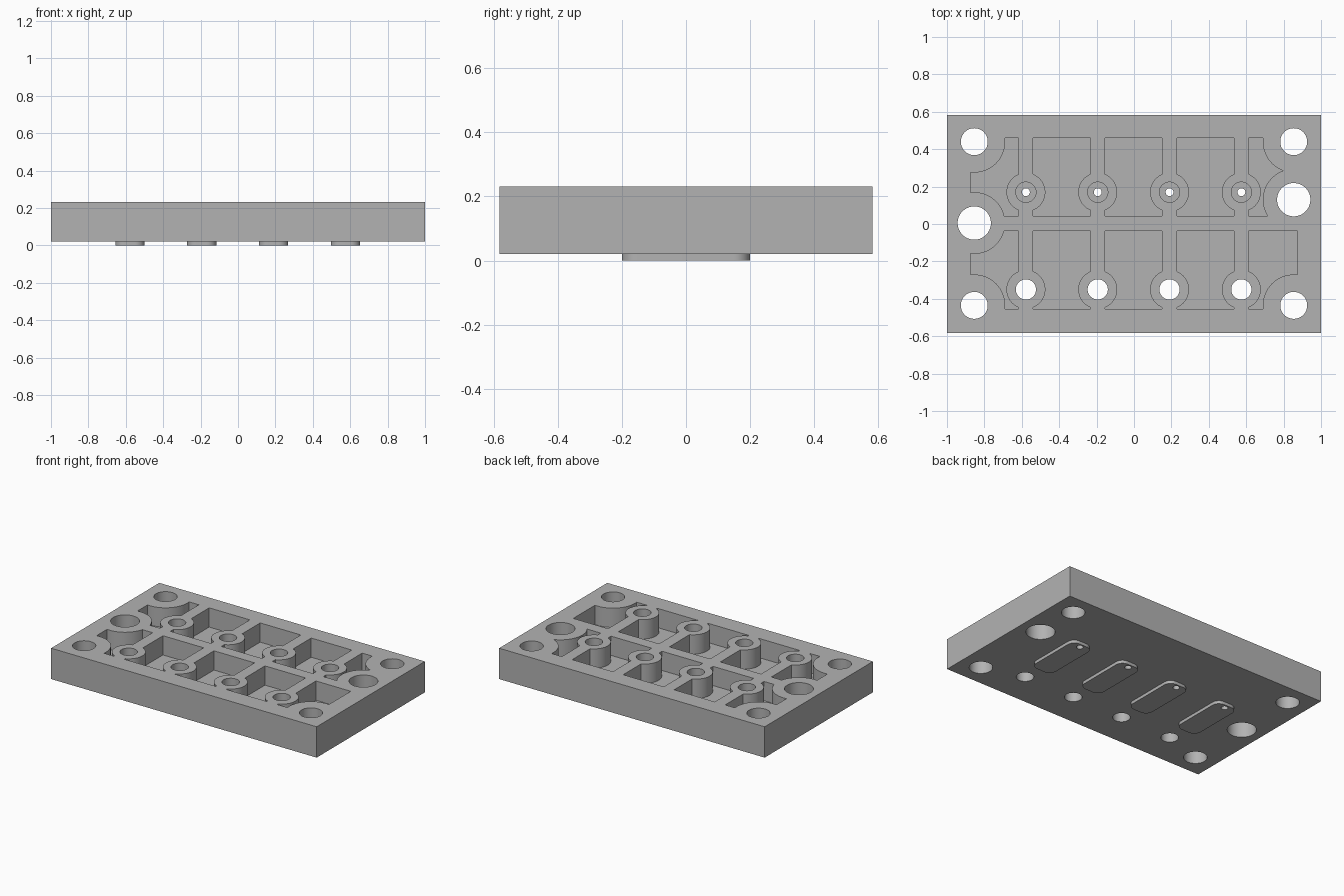
import bpy, bmesh, math
from mathutils import Matrix, Vector

cube = bpy.data.objects.get("Cube")
if cube:
    bpy.data.objects.remove(cube, do_unlink=True)

BOTTOM, TOP, FLOOR = 0.021, 0.231, 0.10
COLUMNS = [-0.578, -0.194, 0.19, 0.574]
BACK_Y, FRONT_Y = 0.17, -0.35
CORNERS = [(x, y) for x in (-0.854, 0.854) for y in (-0.435, 0.44)]
DOWELS = [(-0.854, 0.005), (0.854, 0.13)]

grey = bpy.data.materials.new("plain grey")
grey.use_nodes = True
colour = (0.45, 0.45, 0.45, 1)
grey.diffuse_color = colour
grey.node_tree.nodes["Principled BSDF"].inputs["Base Color"].default_value = colour


def box(bm, x0, x1, y0, y1, z0, z1):
    size = Matrix.Diagonal((x1 - x0, y1 - y0, z1 - z0, 1))
    centre = Vector((x0 + x1, y0 + y1, z0 + z1)) / 2
    return bmesh.ops.create_cube(bm, size=1, matrix=Matrix.Translation(centre) @ size)["verts"]


def cylinder(bm, x, y, r, z0, z1):
    bmesh.ops.create_cone(bm, cap_ends=True, segments=64, radius1=r, radius2=r,
                          depth=z1 - z0, matrix=Matrix.Translation((x, y, (z0 + z1) / 2)))


def finish(name, bm, helper=True):
    mesh = bpy.data.meshes.new(name)
    bm.to_mesh(mesh)
    bm.free()
    mesh.materials.append(grey)
    obj = bpy.data.objects.new(name, mesh)
    bpy.context.collection.objects.link(obj)
    obj.hide_render = helper
    return obj


def combine(obj, other, operation):
    mod = obj.modifiers.new(other.name, "BOOLEAN")
    mod.object, mod.operation = other, operation
    mod.solver, mod.use_self = "EXACT", True
    bpy.context.view_layer.objects.active = obj
    bpy.ops.object.modifier_apply(modifier=mod.name)
    bpy.data.objects.remove(other, do_unlink=True)


# Pockets between the ribs, two rows
bm = bmesh.new()
edges = [-0.875] + [x + s * 0.039 for x in COLUMNS for s in (-1, 1)] + [0.875]
for y0, y1 in ((0.042, 0.46), (-0.455, -0.037)):
    for x0, x1 in zip(edges[::2], edges[1::2]):
        box(bm, x0, x1, y0, y1, FLOOR, 0.3)
pockets = finish("pocket_cutter", bm)

# Round bosses left standing around every hole
bm = bmesh.new()
for x in COLUMNS:
    for y in (BACK_Y, FRONT_Y):
        cylinder(bm, x, y, 0.104, 0.05, 0.35)
for x, y in CORNERS + DOWELS:
    cylinder(bm, x, y, 0.165, 0.05, 0.35)
combine(pockets, finish("boss_shapes", bm), "DIFFERENCE")

# Holes and stepped bores
bm = bmesh.new()
for x in COLUMNS:
    cylinder(bm, x, FRONT_Y, 0.054, -0.1, 0.4)
    cylinder(bm, x, BACK_Y, 0.054, 0.05, 0.4)
    cylinder(bm, x, BACK_Y, 0.021, -0.1, 0.2)
for x, y in CORNERS:
    cylinder(bm, x, y, 0.072, -0.1, 0.4)
for x, y in DOWELS:
    cylinder(bm, x, y, 0.089, -0.1, 0.4)
holes = finish("hole_cutter", bm)

# Rounded pads under the plate
bm = bmesh.new()
for x in COLUMNS:
    verts = box(bm, x - 0.078, x + 0.078, -0.2, 0.2, 0, 0.05)
    uprights = [e for e in {e for v in verts for e in v.link_edges}
                if abs(e.verts[0].co.z - e.verts[1].co.z) > 0.01]
    bmesh.ops.bevel(bm, geom=uprights, offset=0.05, segments=10, profile=0.5, affect="EDGES")
pads = finish("pads", bm)

# Main plate
bm = bmesh.new()
box(bm, -1, 1, -0.582, 0.582, BOTTOM, TOP)
plate = finish("mounting_plate", bm, helper=False)
combine(plate, pads, "UNION")
combine(plate, pockets, "DIFFERENCE")
combine(plate, holes, "DIFFERENCE")
plate.select_set(True)
bpy.ops.object.shade_smooth_by_angle(angle=math.radians(30))
